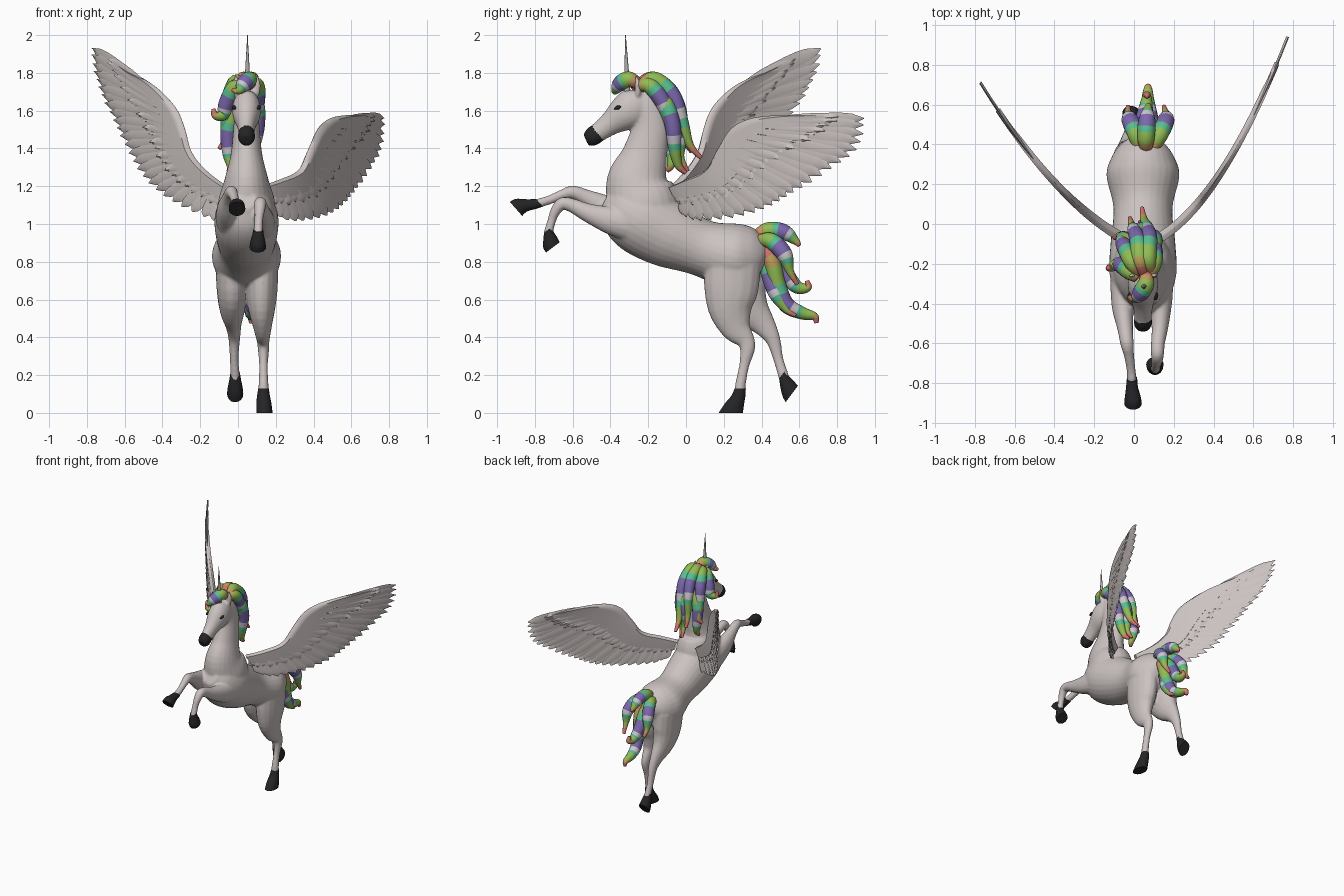
import bpy, bmesh, math
from mathutils import Vector


def material(name, rgb):
    m = bpy.data.materials.new(name)
    m.diffuse_color = (*rgb, 1)
    return m


COAT = material("pale coat", (0.60, 0.545, 0.53))
BLACK = material("hoof black", (0.018, 0.018, 0.02))
HORN = material("horn grey", (0.42, 0.40, 0.39))
CORAL = material("coral", (0.60, 0.17, 0.15))
TAN = material("golden tan", (0.50, 0.33, 0.10))
LIME = material("lime green", (0.28, 0.50, 0.09))
TEAL = material("teal green", (0.10, 0.52, 0.28))
PURPLE = material("purple", (0.20, 0.14, 0.42))
PALE = material("pale lilac", (0.60, 0.58, 0.62))


def spline(P, t):
    """Catmull-Rom sample of a list of equal-length tuples, t from 0 to 1."""
    f = min(max(t, 0), 1) * (len(P) - 1)
    i = min(int(f), len(P) - 2)
    u = f - i
    b, c = P[i], P[i + 1]
    a, d = P[max(i - 1, 0)], P[min(i + 2, len(P) - 1)]
    return [0.5 * (2*q + (r - p)*u + (2*p - 5*q + 4*r - s)*u*u + (3*q - p - 3*r + s)*u**3)
            for p, q, r, s in zip(a, b, c, d)]


def skin(bm, rings, mat=lambda u: 0):
    """Bridge closed rings of points and cap both ends."""
    vs = [[bm.verts.new(p) for p in r] for r in rings]
    n = len(vs[0])
    for k in range(len(vs) - 1):
        for j in range(n):
            f = bm.faces.new((vs[k][j], vs[k][(j+1) % n], vs[k+1][(j+1) % n], vs[k+1][j]))
            f.material_index = mat(k / (len(vs) - 1))
    bm.faces.new(vs[0][::-1]).material_index = mat(0)
    bm.faces.new(vs[-1]).material_index = mat(0.999)


def tube(bm, P, steps=28, seg=16, normal=None, mat=lambda u: 0):
    """Elliptical tube through sections (x, y, z, side radius, vertical radius)."""
    S = [spline(P, i / steps) for i in range(steps + 1)]
    rings = []
    for i, s in enumerate(S):
        t = normal or Vector(S[min(i+1, steps)][:3]) - Vector(S[max(i-1, 0)][:3])
        t = Vector(t).normalized()
        a = (Vector((1, 0, 0)) - t * t.x).normalized()
        b = t.cross(a)
        ra, rb = max(s[3], 0.002), max(s[4], 0.002)
        rings.append([Vector(s[:3]) + a*ra*math.cos(w) + b*rb*math.sin(w)
                      for w in (2*math.pi*j/seg for j in range(seg))])
    skin(bm, rings, mat)


def finish(name, bm, mats, angle=180):
    bmesh.ops.recalc_face_normals(bm, faces=bm.faces)
    me = bpy.data.meshes.new(name)
    bm.to_mesh(me)
    bm.free()
    for m in mats:
        me.materials.append(m)
    for p in me.polygons:
        p.use_smooth = True
    if angle < 180:
        me.set_sharp_from_angle(angle=math.radians(angle))
    ob = bpy.data.objects.new(name, me)
    bpy.context.collection.objects.link(ob)
    return ob


# Body: torso, neck, head and legs fused into one smooth skin
C = 0.045
body = bmesh.new()
tube(body, [(C, .43, .80, .04, .04), (C, .40, .81, .11, .11), (C, .33, .82, .16, .165),
            (C, .24, .83, .183, .175), (C, .08, .875, .148, .15), (C, -.1, .95, .163, .18),
            (C, -.25, 1.03, .168, .185), (C, -.36, 1.1, .125, .14), (C, -.425, 1.135, .05, .06)], 40, 28)
tube(body, [(C, -.2, 1.02, .15, .18), (C, -.23, 1.12, .15, .19), (C, -.255, 1.23, .118, .165),
            (C, -.22, 1.36, .085, .122), (C, -.19, 1.5, .07, .1), (C, -.21, 1.62, .062, .085),
            (C, -.24, 1.69, .045, .05)], 32, 24)
tube(body, [(C, -.21, 1.67, .045, .05), (C, -.27, 1.625, .072, .1), (C, -.33, 1.582, .074, .093),
            (C, -.40, 1.532, .053, .064), (C, -.46, 1.488, .043, .052), (C, -.50, 1.46, .046, .05),
            (C, -.53, 1.445, .03, .033)], 28, 20)
tube(body, [(.125, .25, .82, .09, .15), (.125, .24, .66, .085, .145), (.125, .235, .55, .072, .118),
            (.13, .265, .45, .048, .082), (.133, .315, .385, .034, .05), (.135, .325, .335, .03, .04),
            (.135, .308, .25, .023, .027), (.135, .29, .16, .026, .028), (.135, .285, .11, .028, .03)])
tube(body, [(-.03, .27, .8, .09, .15), (-.03, .29, .65, .083, .14), (-.03, .34, .55, .068, .105),
            (-.025, .405, .475, .045, .068), (-.02, .45, .41, .033, .045), (-.02, .47, .36, .028, .035),
            (-.02, .49, .28, .023, .027), (-.015, .515, .2, .025, .028), (-.015, .522, .17, .025, .028)])
tube(body, [(-.05, -.3, 1.03, .07, .1), (-.055, -.42, 1.08, .056, .075), (-.045, -.52, 1.135, .04, .046),
            (-.035, -.6, 1.168, .034, .035), (-.025, -.66, 1.153, .026, .027),
            (-.015, -.73, 1.125, .023, .024), (-.01, -.79, 1.108, .025, .025)])
tube(body, [(.13, -.28, 1.0, .07, .1), (.135, -.4, 1.02, .056, .075), (.13, -.52, 1.06, .042, .05),
            (.12, -.6, 1.097, .035, .038), (.118, -.655, 1.108, .033, .034), (.115, -.69, 1.07, .028, .028),
            (.11, -.71, 1.02, .023, .023), (.107, -.73, .95, .025, .025)])
for s in (-1, 1):  # ears
    tube(body, [(C + s*.045, -.255, 1.68, .022, .018), (C + s*.052, -.255, 1.735, .024, .016),
                (C + s*.058, -.265, 1.79, .004, .004)], 12, 10)
src = finish("body_source", body, [])
rm = src.modifiers.new("fuse", 'REMESH')
rm.mode, rm.voxel_size = 'VOXEL', 0.008
sm = src.modifiers.new("soften", 'SMOOTH')
sm.factor, sm.iterations = 0.5, 6
dep = bpy.context.evaluated_depsgraph_get()
me = bpy.data.meshes.new_from_object(src.evaluated_get(dep))
bpy.data.objects.remove(src)
me.materials.clear()
me.materials.append(COAT)
me.materials.append(BLACK)
for p in me.polygons:  # dark muzzle
    p.use_smooth = True
    c = p.center
    p.material_index = int(c.z > 1.35 and c.y < -.4 and -.78*c.y - .62*c.z > -.553)
bpy.context.collection.objects.link(bpy.data.objects.new("body", me))

# Hooves: flared tubes with a flat sole facing the given direction
for name, sole, P in (
    ("hind_hoof_right", (0, 0, -1), [(.135, .287, .13, .028, .03), (.135, .277, .09, .034, .038),
                                     (.137, .257, .05, .04, .052), (.14, .237, 0, .043, .065)]),
    ("hind_hoof_left", (0, .8, -.6), [(-.015, .51, .205, .026, .028), (-.015, .52, .17, .032, .036),
                                      (-.015, .54, .13, .04, .05), (-.015, .56, .1, .043, .055)]),
    ("front_hoof_left", (0, -.75, -.66), [(-.01, -.775, 1.112, .026, .027), (-.01, -.82, 1.105, .03, .035),
                                          (-.006, -.87, 1.1, .04, .045), (-.005, -.9, 1.08, .044, .05)]),
    ("front_hoof_right", (0, .6, -.8), [(.107, -.73, .97, .026, .027), (.106, -.728, .94, .031, .034),
                                        (.105, -.72, .905, .04, .046), (.105, -.705, .876, .044, .046)])):
    bm = bmesh.new()
    tube(bm, P, 12, 18, Vector(sole))
    finish(name, bm, [BLACK], 50)

# Horn and eyes
bm = bmesh.new()
tube(bm, [(.05, -.31, 1.66, .019, .019), (.05, -.315, 1.83, .011, .011), (.05, -.32, 2.0, .001, .001)], 12, 12)
finish("horn", bm, [HORN])
for s in (-1, 1):
    bm = bmesh.new()
    tube(bm, [(C + s*.066, -.345, 1.622, .006, .004), (C + s*.066, -.36, 1.617, .011, .011),
              (C + s*.062, -.38, 1.61, .006, .004)], 8, 10)
    finish("eye", bm, [BLACK])


# Wings: drawn as front-view outlines, bent along y = -a + bx + cx^2
def wing(name, side, bend, lead, base, tips, n=25):
    def place(x, z, off=0):
        k, b, c = bend
        d = b + 2*c*x
        l = math.hypot(d, 1)
        return Vector((side * (x + off*d/l), k + b*x + c*x*x - off/l, z))

    def feather(bm, a, b, w, off, thick):
        d = Vector((b[0]-a[0], b[1]-a[1]))
        q = Vector((-d.y, d.x)).normalized() * w
        rings = []
        for i in range(11):
            u = i / 10
            h = (0.55 + 0.45*min(u*2.5, 1)) * math.sqrt(max(1 - max((u - .72)/.28, 0)**2, .01))
            m = Vector(a) + d*u
            rings.append([place(*(m + q*h), off + .004), place(*m, off + thick),
                          place(*(m - q*h), off - .004), place(*m, off - thick)])
        skin(bm, rings)

    bm = bmesh.new()
    for i in range(n):
        s = i / (n - 1)
        a, b, l = spline(base, s), spline(tips, s), spline(lead, s)
        feather(bm, a, b, .026 + .008*s, .003*(i % 2), .006)
        mid = [p + (q - p)*(.56 + .04*(i % 2)) for p, q in zip(l, b)]
        feather(bm, a, mid, .028, .003*(i % 2), .012)
    rings = []
    for i in range(41):  # smooth arm and covert panel
        s = i / 40
        l, b = spline(lead, s), spline(tips, s)
        us = [j / 8 for j in range(9)]
        line = [[p + (q - p)*.42*u for p, q in zip(l, b)] for u in us]
        t = [(.026 - .01*s) * min(1, 3.2*math.sqrt(u)) * (1 - .55*u) + .001 for u in us]
        rings.append([place(*p, h) for p, h in zip(line, t)] +
                     [place(*p, -h) for p, h in zip(line[::-1], t[::-1])])
    skin(bm, rings)
    finish(name, bm, [COAT], 50)


wing("wing_left", -1, (-.10, .479, .745),
     [(.06, 1.2), (.17, 1.285), (.245, 1.38), (.28, 1.5), (.32, 1.6), (.39, 1.685), (.47, 1.75), (.57, 1.80)],
     [(.09, 1.19), (.15, 1.24), (.22, 1.31), (.28, 1.4), (.32, 1.48), (.36, 1.56), (.40, 1.62), (.44, 1.69)],
     [(.13, 1.02), (.25, 1.07), (.36, 1.13), (.45, 1.2), (.52, 1.28), (.57, 1.37), (.62, 1.47),
      (.66, 1.56), (.71, 1.66), (.74, 1.75), (.765, 1.84), (.77, 1.93)])
wing("wing_right", 1, (-.12, .206, 1.52),
     [(.12, 1.2), (.22, 1.235), (.32, 1.285), (.37, 1.39), (.42, 1.5), (.48, 1.555), (.56, 1.575), (.65, 1.575)],
     [(.17, 1.2), (.25, 1.22), (.32, 1.26), (.38, 1.31), (.43, 1.38), (.48, 1.45), (.52, 1.5), (.55, 1.545)],
     [(.20, 1.05), (.27, 1.02), (.36, 1.02), (.45, 1.04), (.52, 1.075), (.57, 1.12), (.61, 1.17),
      (.66, 1.23), (.71, 1.31), (.75, 1.38), (.768, 1.47), (.77, 1.56)])

# Mane and tail: tapering locks banded along their length
HAIR = [CORAL, TAN, LIME, TEAL, PURPLE, PALE]
BANDS = [0, 1, 2, 2, 3, 4, 4, 5, 3, 2, 2, 1, 0, 0]


def hair(name, locks, r):
    bm = bmesh.new()
    for k, path in enumerate(locks):
        n = len(path) - 1
        P = [(*p, *[r * (.65, 1, 1, .8, .5, .25)[min(round(5*i/n), 5)]]*2) for i, p in enumerate(path)]
        shift = (k % 3 - 1) * .07
        tube(bm, P, 42, 12, None, lambda u: BANDS[int(min(max(u + shift*(1-u), 0), .999) * len(BANDS))])
    finish(name, bm, HAIR)


hair("mane_right", [
    [(.06, -.24, 1.73), (.06, -.30, 1.765), (.03, -.35, 1.74), (0, -.375, 1.705), (-.03, -.365, 1.71)],
    [(.09, -.25, 1.72), (.07, -.17, 1.765), (.075, -.07, 1.68), (.065, -.02, 1.54), (.05, .02, 1.42), (.04, .08, 1.35)],
    [(.05, -.16, 1.66), (.095, -.11, 1.64), (.1, -.07, 1.52), (.08, -.06, 1.4), (.06, -.04, 1.31), (.05, 0, 1.27)],
    [(.05, -.13, 1.62), (.05, -.06, 1.6), (.04, -.03, 1.48), (.04, -.03, 1.36), (.03, .01, 1.28)],
    [(.08, -.26, 1.73), (.1, -.19, 1.73), (.1, -.12, 1.64), (.1, -.09, 1.52), (.09, -.08, 1.42)]], .042)
hair("mane_left", [
    [(.05, -.25, 1.74), (.03, -.18, 1.765), (.02, -.09, 1.71), (0, -.03, 1.6), (-.01, -.01, 1.46), (-.02, .03, 1.38)],
    [(.02, -.25, 1.73), (-.01, -.19, 1.75), (-.045, -.12, 1.67), (-.06, -.09, 1.55), (-.07, -.06, 1.44), (-.1, -.07, 1.4)],
    [(.02, -.27, 1.73), (-.02, -.24, 1.72), (-.06, -.21, 1.64), (-.08, -.2, 1.58), (-.12, -.22, 1.575), (-.13, -.22, 1.61)],
    [(.04, -.14, 1.6), (-.01, -.1, 1.6), (-.05, -.08, 1.5), (-.05, -.07, 1.38), (-.04, -.08, 1.31), (-.05, -.1, 1.28)]], .042)
hair("tail", [
    [(.06, .36, .92), (.06, .43, .965), (.065, .52, .955), (.07, .58, .91), (.075, .6, .885)],
    [(.03, .37, .91), (.01, .45, .91), (-.02, .52, .84), (-.03, .55, .75), (-.03, .59, .7)],
    [(.06, .38, .9), (.05, .46, .84), (.05, .53, .73), (.06, .59, .665), (.065, .645, .665), (.065, .64, .7)],
    [(.08, .38, .9), (.1, .45, .81), (.09, .485, .68), (.08, .53, .575), (.07, .61, .53), (.07, .68, .51), (.07, .69, .475)],
    [(.09, .37, .91), (.13, .45, .91), (.16, .52, .84), (.16, .55, .75), (.15, .59, .68)],
    [(.06, .38, .88), (.07, .43, .77), (.09, .475, .64), (.1, .53, .55), (.1, .58, .515)]], .043)
